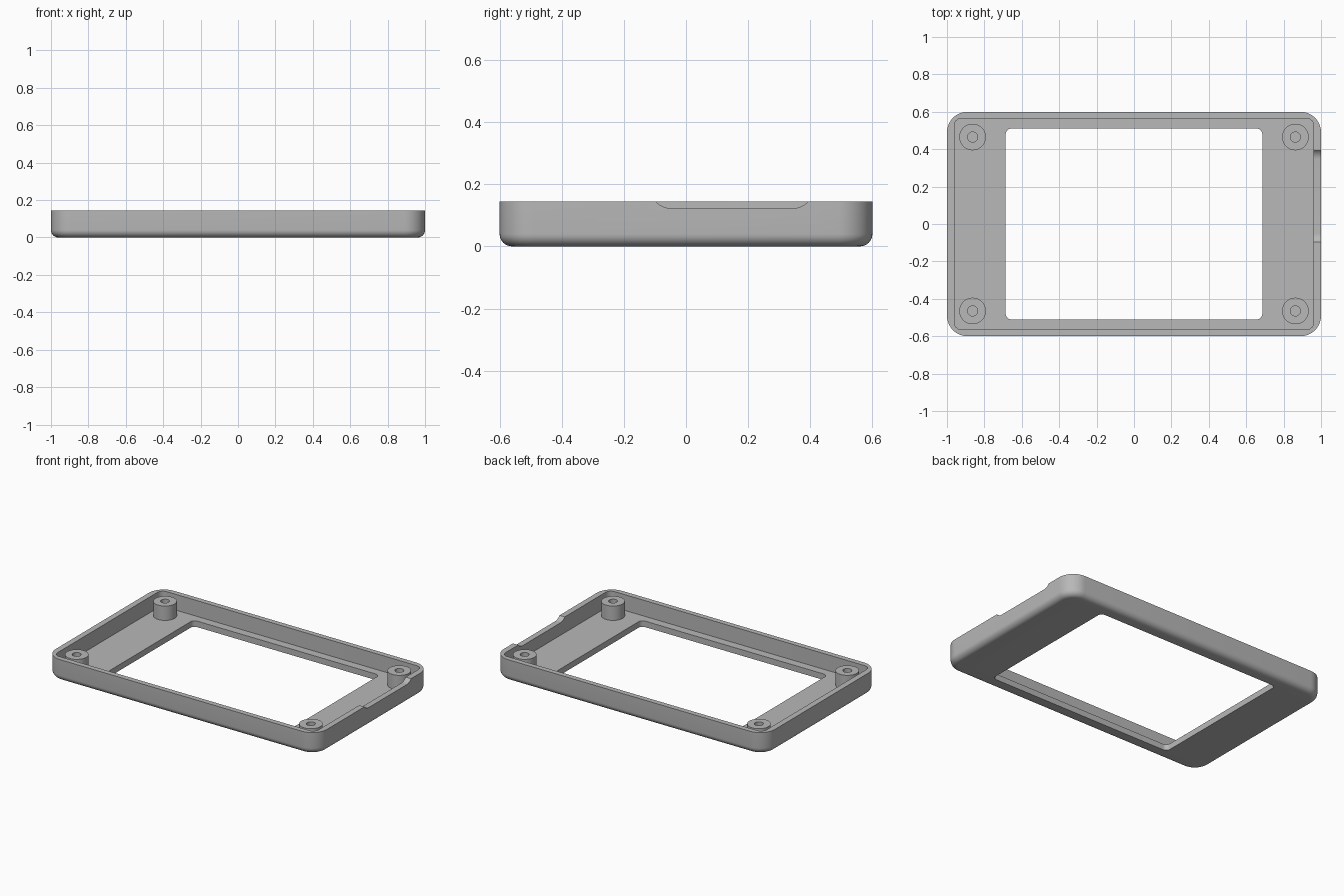
import bpy, bmesh
from math import sin, cos, pi, asin

if "Cube" in bpy.data.objects:
    bpy.data.objects.remove(bpy.data.objects["Cube"])

HEIGHT, FLOOR, FILLET = 0.145, 0.04, 0.04

grey = bpy.data.materials.new("mid grey")
grey.use_nodes = True
grey.diffuse_color = (0.48, 0.48, 0.48, 1)
grey.node_tree.nodes["Principled BSDF"].inputs["Base Color"].default_value = grey.diffuse_color


def rounded_ring(half_x, half_y, radius, z, steps=12):
    """Rounded rectangle outline at height z."""
    ring = []
    for corner, (sx, sy) in enumerate([(1, 1), (-1, 1), (-1, -1), (1, -1)]):
        for i in range(steps + 1):
            a = (corner + i / steps) * pi / 2
            ring.append((sx * (half_x - radius) + radius * cos(a),
                         sy * (half_y - radius) + radius * sin(a), z))
    return ring


def circle_ring(x, y, radius, z, steps=48):
    return [(x + radius * cos(2 * pi * i / steps),
             y + radius * sin(2 * pi * i / steps), z) for i in range(steps)]


def loft(name, rings, closed=True):
    """Bridge rings of equal length; closed joins last to first, else ends are capped."""
    bm = bmesh.new()
    loops = [[bm.verts.new(p) for p in ring] for ring in rings]
    n = len(loops[0])
    pairs = list(zip(loops, loops[1:]))
    if closed:
        pairs.append((loops[-1], loops[0]))
    else:
        bm.faces.new(loops[0])
        bm.faces.new(loops[-1])
    for a, b in pairs:
        for i in range(n):
            j = (i + 1) % n
            bm.faces.new((a[i], a[j], b[j], b[i]))
    bmesh.ops.recalc_face_normals(bm, faces=bm.faces)
    mesh = bpy.data.meshes.new(name)
    bm.to_mesh(mesh)
    bm.free()
    mesh.materials.append(grey)
    obj = bpy.data.objects.new(name, mesh)
    bpy.context.collection.objects.link(obj)
    return obj


def activate(obj):
    bpy.ops.object.select_all(action="DESELECT")
    obj.select_set(True)
    bpy.context.view_layer.objects.active = obj


# Tray shell: rounded underside, outer wall, rim, inner wall, floor, window
rings = []
for i in range(9):
    t = i / 8 * pi / 2
    inset = FILLET * (1 - sin(t))
    rings.append(rounded_ring(1 - inset, 0.6 - inset, 0.11 - inset, FILLET * (1 - cos(t))))
rings += [rounded_ring(1, 0.6, 0.11, HEIGHT),
          rounded_ring(0.961, 0.565, 0.04, HEIGHT),
          rounded_ring(0.961, 0.565, 0.04, FLOOR),
          rounded_ring(0.686, 0.51, 0.03, FLOOR),
          rounded_ring(0.686, 0.51, 0.03, 0)]
tray = loft("tray_shell", rings)

# Shallow notch with curved ends in the left wall's rim
mid, half, depth, bend = 0.148, 0.245, 0.022, 0.061
reach = asin((bend ** 2 - (bend - depth) ** 2) ** 0.5 / bend)
flat = half - bend * sin(reach)
arc = [(flat + bend * sin(reach * i / 8), HEIGHT - depth + bend * (1 - cos(reach * i / 8)))
       for i in range(9)]
arc.append((half, HEIGHT + 0.05))
profile = arc + [(-y, z) for y, z in reversed(arc)]
cutter = loft("notch_cutter", [[(x, mid + y, z) for y, z in profile] for x in (0.93, 1.1)],
              closed=False)
cutter.hide_render = True
cut = tray.modifiers.new("notch", "BOOLEAN")
cut.operation = "DIFFERENCE"
cut.solver = "EXACT"
cut.object = cutter
activate(tray)
bpy.ops.object.modifier_apply(modifier=cut.name)
bpy.data.objects.remove(cutter)

# Hollow screw posts in the four corners
posts = []
for side, sx in (("left", 1), ("right", -1)):
    for end, sy in (("front", -1), ("back", 1)):
        x, y = sx * 0.863, sy * 0.465
        posts.append(loft(f"screw_post_{end}_{side}",
                          [circle_ring(x, y, r, z) for r, z in
                           ((0.071, FLOOR - 0.01), (0.071, 0.136),
                            (0.027, 0.136), (0.027, FLOOR - 0.01))]))

# Smooth curved walls, crisp edges
for obj in [tray] + posts:
    activate(obj)
    bpy.ops.object.shade_smooth_by_angle(angle=pi / 6)
